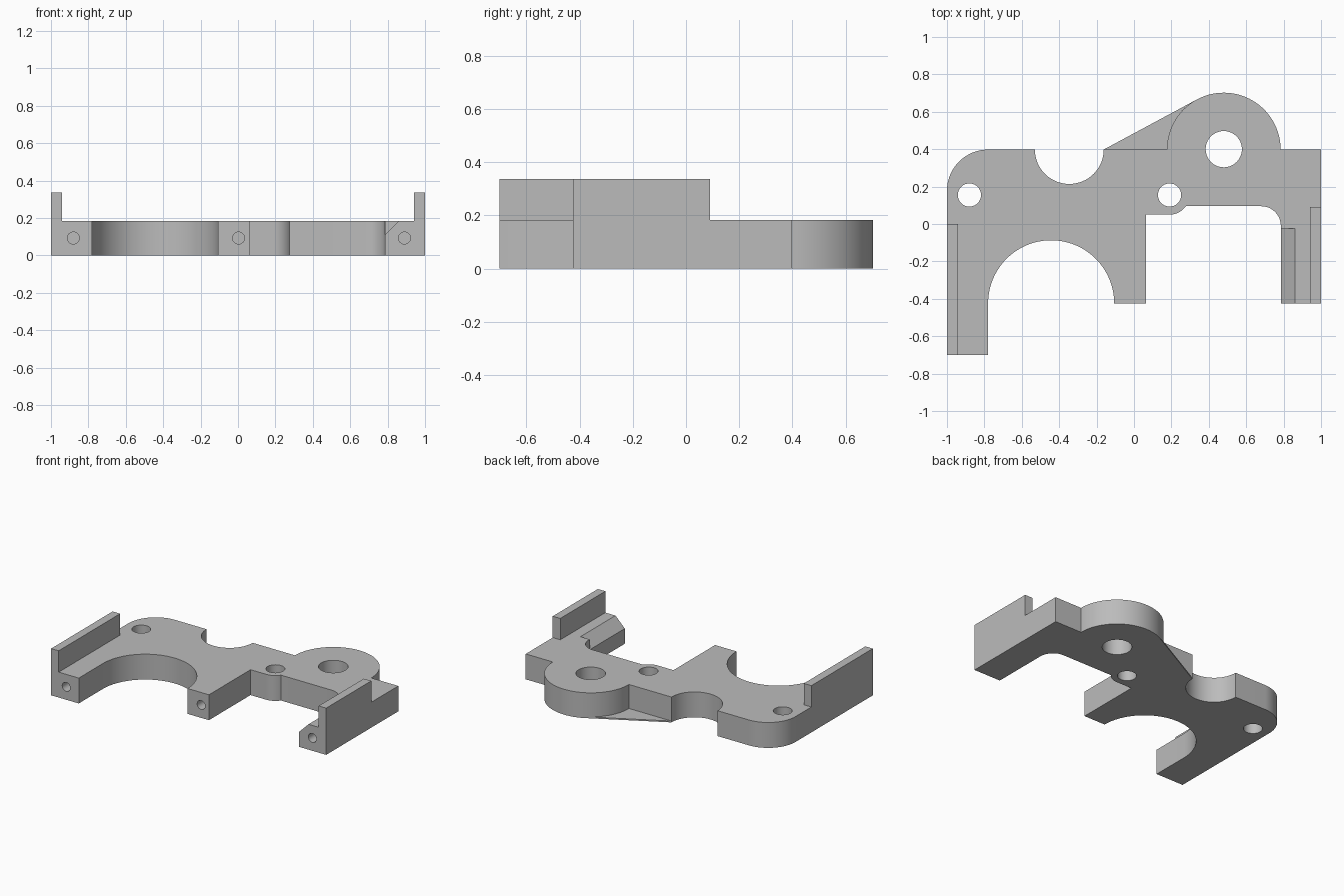
import bpy
import bmesh
from math import cos, sin, radians

cube = bpy.data.objects.get("Cube")
if cube:
    bpy.data.objects.remove(cube, do_unlink=True)

THICK = 0.183
RAIL_TOP = 0.337

grey = bpy.data.materials.new("light grey")
grey.use_nodes = True
colour = (0.5, 0.5, 0.5, 1)
grey.diffuse_color = colour
grey.node_tree.nodes["Principled BSDF"].inputs["Base Color"].default_value = colour


def arc(cx, cy, r, start, end, steps=32):
    """Points along an arc, angles in degrees."""
    angles = [radians(start + (end - start) * i / steps) for i in range(steps + 1)]
    return [(cx + r * cos(a), cy + r * sin(a)) for a in angles]


def prism(name, outline, low, high, axis="z"):
    """Extrude a 2D outline: (x, y) along z, or (x, z) along y."""
    bm = bmesh.new()
    place = (lambda u, v: (u, v, low)) if axis == "z" else (lambda u, v: (u, low, v))
    face = bm.faces.new([bm.verts.new(place(u, v)) for u, v in outline])
    moved = bmesh.ops.extrude_face_region(bm, geom=[face])["geom"]
    step = (0, 0, high - low) if axis == "z" else (0, high - low, 0)
    bmesh.ops.translate(bm, vec=step, verts=[g for g in moved if isinstance(g, bmesh.types.BMVert)])
    bmesh.ops.recalc_face_normals(bm, faces=bm.faces)
    mesh = bpy.data.meshes.new(name)
    bm.to_mesh(mesh)
    bm.free()
    mesh.materials.append(grey)
    obj = bpy.data.objects.new(name, mesh)
    bpy.context.collection.objects.link(obj)
    return obj


def rect(x0, x1, y0, y1):
    return [(x0, y0), (x1, y0), (x1, y1), (x0, y1)]


def circle(cx, cy, r):
    return arc(cx, cy, r, 0, 360, 40)[:-1]


# Plate outline, anticlockwise from the front of the long leg
outline = [(-1, -0.7), (-0.78, -0.7)]
outline += arc(-0.443, -0.424, 0.337, 180, 0, 48)      # large front arch
outline += [(0.065, -0.424), (0.065, 0.05)]
outline += arc(0.19, 0.155, 0.105, -90, -35, 12)       # bulge around the small hole
outline += [(0.28, 0.095)]
outline += arc(0.68, -0.01, 0.105, 90, 0, 16)          # inner corner of the short leg
outline += [(0.785, -0.424), (1, -0.424), (1, 0.398)]
outline += arc(0.48, 0.398, 0.304, 0, 180, 48)         # round boss
outline += arc(-0.346, 0.398, 0.184, 0, -180)          # rear scoop
outline += arc(-0.78, 0.178, 0.22, 90, 180, 24)        # rounded rear corner
plate = prism("plate", outline, 0, THICK)

# Cutters: upright holes, screw holes in the leg ends, leg chamfer
cutters = [prism("upright_hole_cutter", circle(x, y, r), -0.1, 0.3)
           for x, y, r in ((-0.88, 0.155, 0.062), (0.19, 0.155, 0.062), (0.48, 0.4, 0.097))]
cutters += [prism("screw_hole_cutter", circle(x, 0.093, 0.032), y - 0.1, y + 0.2, "y")
            for x, y in ((-0.88, -0.7), (0.003, -0.424), (0.89, -0.424))]
cutters.append(prism("chamfer_cutter", [(0.745, 0.07), (0.9, 0.223), (0.745, 0.223)],
                     -0.5, -0.025, "y"))
bpy.context.view_layer.objects.active = plate
for cutter in cutters:
    cutter.hide_render = True
    cut = plate.modifiers.new("cut", "BOOLEAN")
    cut.operation = "DIFFERENCE"
    cut.solver = "EXACT"
    cut.object = cutter
    bpy.ops.object.modifier_apply(modifier=cut.name)
for cutter in cutters:
    bpy.data.objects.remove(cutter, do_unlink=True)

# Raised rails on the outer edges
prism("right_rail", rect(-1, -0.94, -0.7, 0), THICK, RAIL_TOP)
prism("left_rail", rect(0.94, 1, -0.424, 0.09), THICK, RAIL_TOP)

# Thin web between the scoop and the round boss
web = [(-0.162, 0.398)] + arc(0.48, 0.398, 0.304, 180, 119, 20)
prism("web", web, 0, 0.01)

# Smooth the curved walls, keep edges sharp
bpy.ops.object.select_all(action="DESELECT")
plate.select_set(True)
bpy.ops.object.shade_smooth_by_angle(angle=radians(30))
